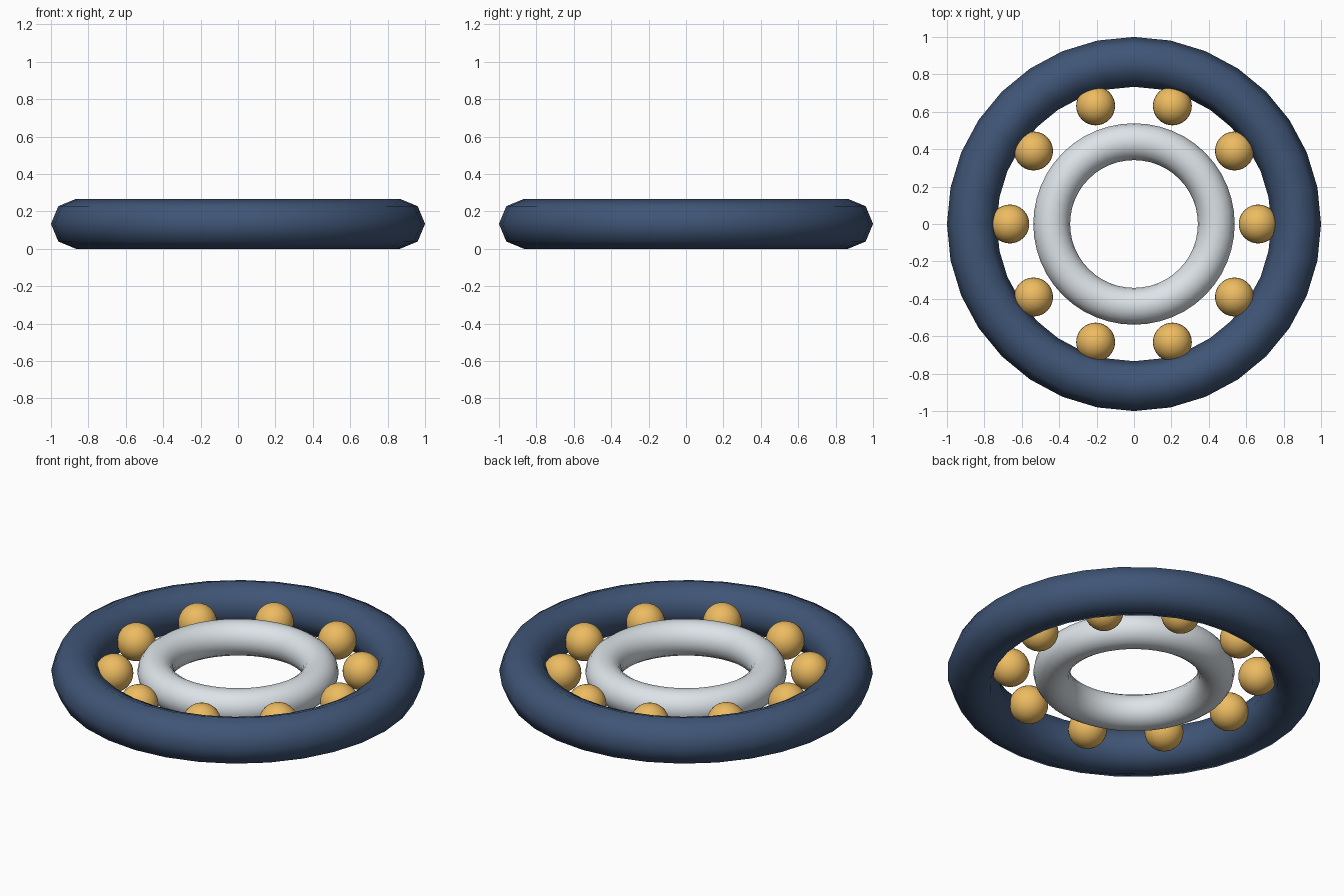
import bpy
from math import cos, sin, tau

if "Cube" in bpy.data.objects:
    bpy.data.objects.remove(bpy.data.objects["Cube"])

MID_Z = 0.1333


def material(name, rgb):
    mat = bpy.data.materials.new(name)
    mat.diffuse_color = (*rgb, 1)
    mat.use_nodes = True
    mat.node_tree.nodes["Principled BSDF"].inputs["Base Color"].default_value = mat.diffuse_color
    return mat


def finish(name, mat):
    obj = bpy.context.object
    obj.name = name
    obj.data.materials.append(mat)
    bpy.ops.object.shade_smooth()


def ring(name, major, minor, segs, sides, mat):
    bpy.ops.mesh.primitive_torus_add(
        location=(0, 0, MID_Z), major_radius=major, minor_radius=minor,
        major_segments=segs, minor_segments=sides)
    finish(name, mat)


navy = material("navy", (0.05, 0.09, 0.18))
silver = material("silver", (0.72, 0.77, 0.81))
gold = material("gold", (0.85, 0.5, 0.12))

# Outer and inner races
ring("outer_race", 0.8667, 0.1333, 32, 8, navy)
ring("inner_race", 0.44, 0.0985, 48, 16, silver)

# Ten balls between the races
for i in range(10):
    a = tau * i / 10
    bpy.ops.mesh.primitive_uv_sphere_add(
        segments=32, ring_count=16, radius=0.104,
        location=(0.664 * cos(a), 0.664 * sin(a), MID_Z))
    finish(f"ball_{i + 1}", gold)
